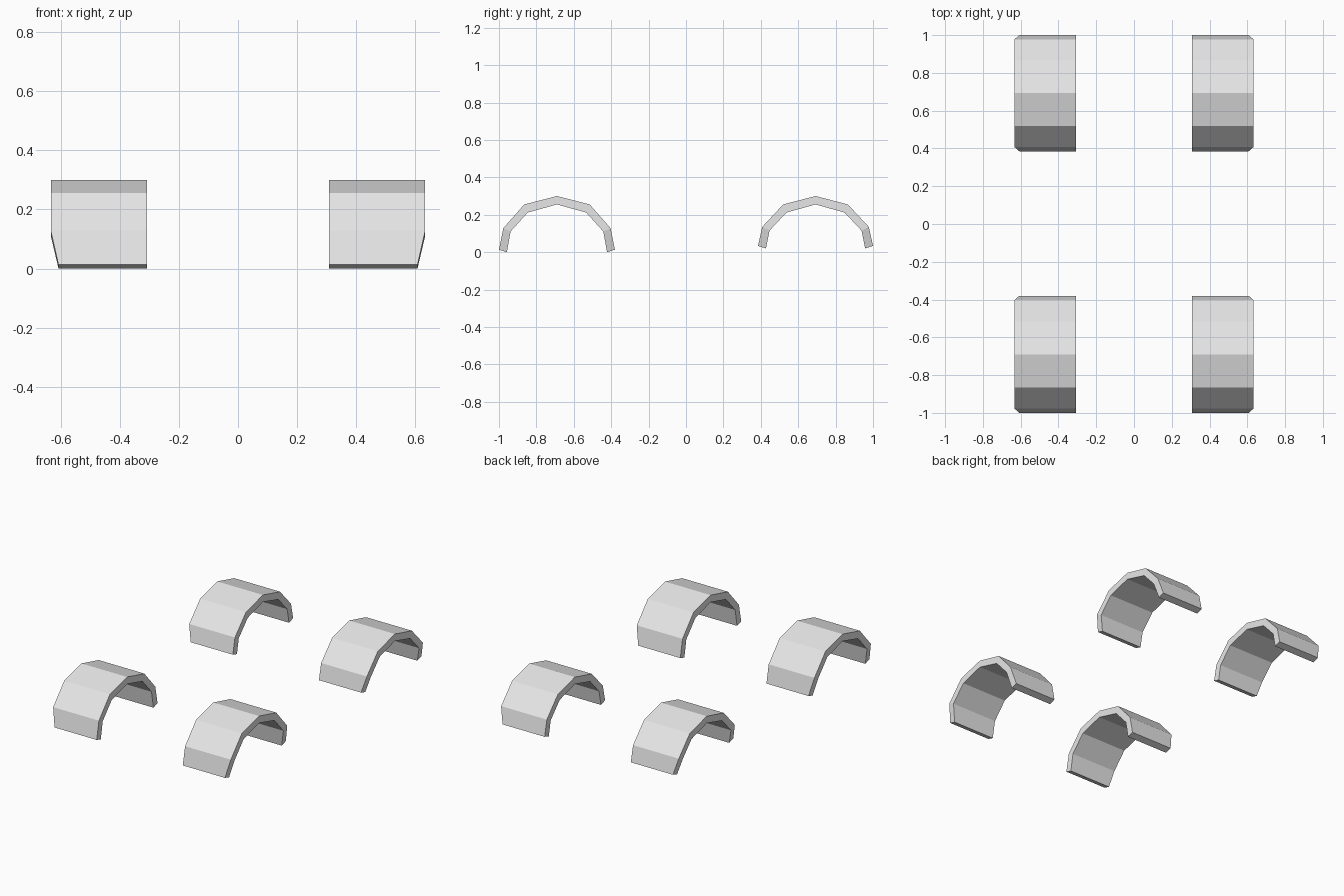
import bpy, bmesh

cube = bpy.data.objects.get("Cube")
if cube:
    bpy.data.objects.remove(cube, do_unlink=True)

# Single grey material
grey = bpy.data.materials.new("light_grey")
grey.use_nodes = True
colour = (0.8, 0.8, 0.8, 1)
grey.diffuse_color = colour
grey.node_tree.nodes["Principled BSDF"].inputs["Base Color"].default_value = colour

INNER_X, OUTER_X, TIP_X = 0.307, 0.633, 0.607

# Half arch from crown to tip: (outer y, outer z, inner y, inner z)
FRONT = [(0, 0.30, 0, 0.255), (0.175, 0.255, 0.156, 0.212),
         (0.287, 0.128, 0.248, 0.11), (0.31, 0.013, 0.268, 0)]
REAR = [(0, 0.30, 0, 0.255), (0.173, 0.255, 0.155, 0.212),
        (0.285, 0.135, 0.246, 0.115), (0.3075, 0.033, 0.265, 0.02)]


def fender(name, half, centre_y, side):
    """Arched strip with a thick wall and narrowed tips."""
    arch = [(-a, b, -c, d) for a, b, c, d in reversed(half[1:])] + half
    bm = bmesh.new()
    rings = []
    for i, (oy, oz, iy, iz) in enumerate(arch):
        far = TIP_X if i in (0, len(arch) - 1) else OUTER_X
        section = [(INNER_X, oy, oz), (far, oy, oz), (far, iy, iz), (INNER_X, iy, iz)]
        rings.append([bm.verts.new((side * x, centre_y + y, z)) for x, y, z in section])
    for r, s in zip(rings, rings[1:]):
        for k in range(4):
            n = (k + 1) % 4
            bm.faces.new((r[k], r[n], s[n], s[k]))
    bm.faces.new(rings[0])
    bm.faces.new(rings[-1])
    bmesh.ops.recalc_face_normals(bm, faces=bm.faces)
    mesh = bpy.data.meshes.new(name)
    bm.to_mesh(mesh)
    bm.free()
    mesh.materials.append(grey)
    bpy.context.collection.objects.link(bpy.data.objects.new(name, mesh))


# Four wheel fenders
for side, label in ((1, "left"), (-1, "right")):
    fender("front_fender_" + label, FRONT, -0.69, side)
    fender("rear_fender_" + label, REAR, 0.6925, side)
